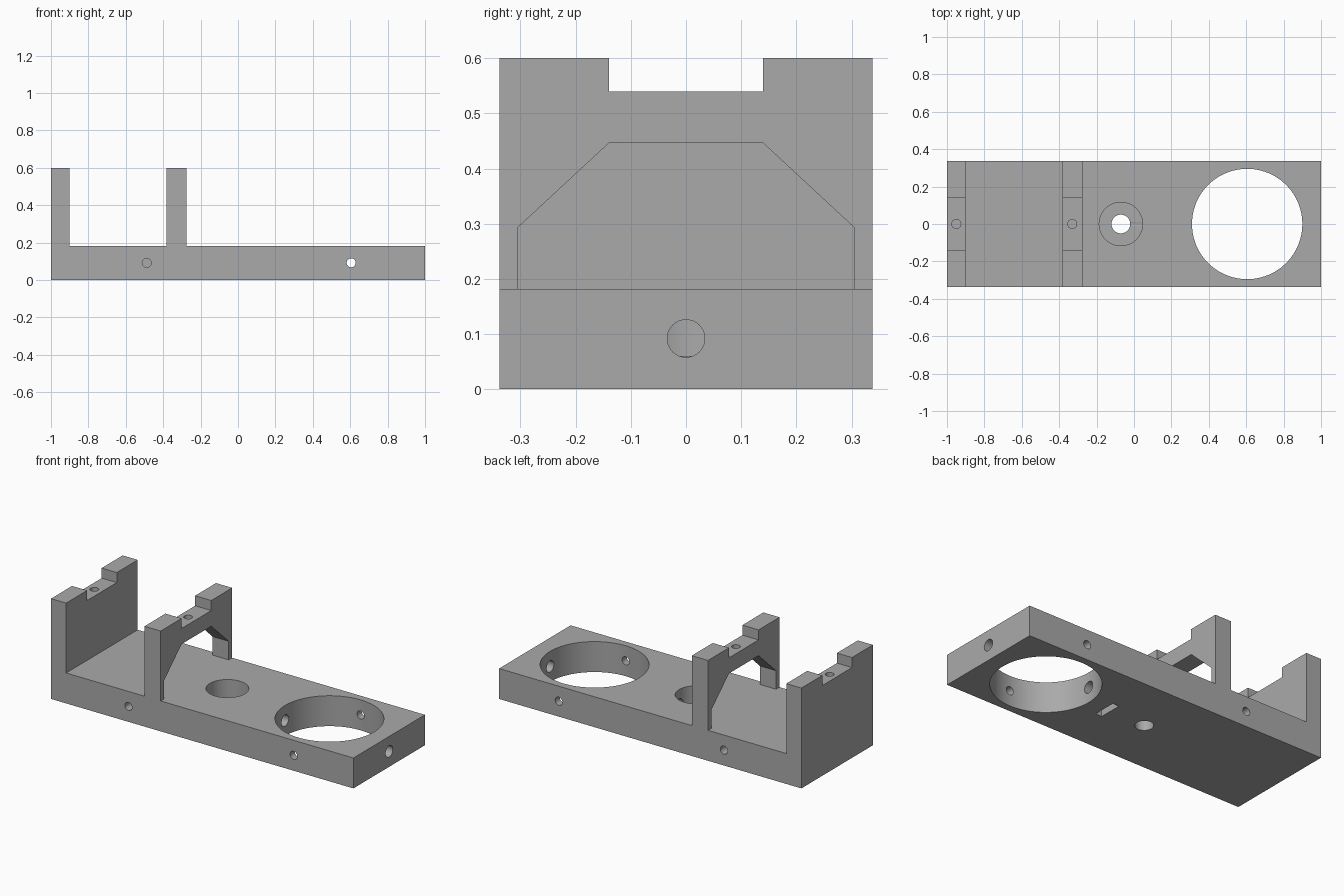
import bpy
import bmesh
import math
from mathutils import Vector

cube = bpy.data.objects.get("Cube")
if cube:
    bpy.data.objects.remove(cube, do_unlink=True)

HALF_W = 0.338      # half depth of the whole part
DECK = 0.182        # top of the base slab
TOP = 0.6           # top of the uprights
SEAT = 0.54         # floor of the notches
DRILL_Z = 0.092     # height of the horizontal holes
RING_X, RING_R = 0.605, 0.295
BORE_X = -0.07
WALL_X, ARCH_X = -0.95, -0.33

grey = bpy.data.materials.new("plain_grey")
grey.use_nodes = True
colour = (0.4, 0.4, 0.4, 1)
grey.diffuse_color = colour
grey.node_tree.nodes["Principled BSDF"].inputs["Base Color"].default_value = colour


def link(name, bm):
    bmesh.ops.recalc_face_normals(bm, faces=bm.faces)
    mesh = bpy.data.meshes.new(name)
    bm.to_mesh(mesh)
    bm.free()
    mesh.materials.append(grey)
    obj = bpy.data.objects.new(name, mesh)
    bpy.context.collection.objects.link(obj)
    return obj


def prism(name, points, travel):
    """Extrude a closed polygon of 3D points along a vector."""
    bm = bmesh.new()
    face = bm.faces.new([bm.verts.new(p) for p in points])
    ext = bmesh.ops.extrude_face_region(bm, geom=[face])
    verts = [g for g in ext["geom"] if isinstance(g, bmesh.types.BMVert)]
    bmesh.ops.translate(bm, verts=verts, vec=travel)
    return link(name, bm)


def box(name, x, y, z):
    """Box from three (low, high) ranges."""
    corners = [(x[0], y[0]), (x[1], y[0]), (x[1], y[1]), (x[0], y[1])]
    return prism(name, [(a, b, z[0]) for a, b in corners], (0, 0, z[1] - z[0]))


def rod(name, start, end, radius, sides=32):
    """Cylinder between two points."""
    start, end = Vector(start), Vector(end)
    axis = end - start
    bm = bmesh.new()
    bmesh.ops.create_cone(bm, cap_ends=True, segments=sides, radius1=radius,
                          radius2=radius, depth=axis.length)
    bm.transform(axis.to_track_quat('Z', 'Y').to_matrix().to_4x4())
    bmesh.ops.translate(bm, verts=bm.verts, vec=(start + end) / 2)
    return link(name, bm)


# Body: side outline of slab, end wall and arch upright
outline = [(-1, 0), (1, 0), (1, DECK), (-0.275, DECK), (-0.275, TOP),
           (-0.382, TOP), (-0.382, DECK), (-0.9, DECK), (-0.9, TOP), (-1, TOP)]
body = prism("bracket_body", [(x, -HALF_W, z) for x, z in outline],
             (0, 2 * HALF_W, 0))

cutters = []

# Opening under the arch
arch = [(-0.305, DECK), (0.305, DECK), (0.305, 0.293), (0.14, 0.446),
        (-0.14, 0.446), (-0.305, 0.293)]
cutters.append(prism("arch_opening", [(-0.45, y, z) for y, z in arch], (0.25, 0, 0)))

# Notch and screw hole in the top of each upright
for x in (WALL_X, ARCH_X):
    cutters.append(box("notch", (x - 0.1, x + 0.1), (-0.14, 0.14), (SEAT, 0.7)))
    cutters.append(rod("notch_hole", (x, 0, SEAT - 0.075), (x, 0, 0.65), 0.024))

# Large ring opening, counterbored hole and nut slot in the slab
cutters.append(rod("ring_opening", (RING_X, 0, -0.1), (RING_X, 0, 0.3), RING_R, 96))
cutters.append(rod("counterbore", (BORE_X, 0, 0.06), (BORE_X, 0, 0.3), 0.116, 64))
cutters.append(rod("bolt_hole", (BORE_X, 0, -0.1), (BORE_X, 0, 0.1), 0.05, 48))
cutters.append(box("nut_slot", (0.163, 0.205), (-0.07, 0.07), (-0.1, 0.15)))

# Lengthwise hole from the free end to the counterbore
cutters.append(rod("long_hole", (BORE_X, 0, DRILL_Z), (1.1, 0, DRILL_Z), 0.034))

# Cross holes: through at the ring, blind near the uprights
cutters.append(rod("ring_cross_hole", (RING_X, -0.5, DRILL_Z),
                   (RING_X, 0.5, DRILL_Z), 0.024))
for side in (-1, 1):
    cutters.append(rod("side_hole", (-0.488, side * 0.5, DRILL_Z),
                       (-0.488, side * 0.14, DRILL_Z), 0.024))

# Cut everything, then bake the result and drop the cutters
for cutter in cutters:
    cutter.hide_render = True
    mod = body.modifiers.new(cutter.name, 'BOOLEAN')
    mod.operation = 'DIFFERENCE'
    mod.solver = 'EXACT'
    mod.object = cutter

bpy.context.view_layer.update()
graph = bpy.context.evaluated_depsgraph_get()
baked = bpy.data.meshes.new_from_object(body.evaluated_get(graph))
body.modifiers.clear()
body.data = baked
for cutter in cutters:
    bpy.data.objects.remove(cutter, do_unlink=True)

# Smooth hole walls, crisp edges
for obj in bpy.context.selected_objects:
    obj.select_set(False)
body.select_set(True)
bpy.context.view_layer.objects.active = body
bpy.ops.object.shade_smooth_by_angle(angle=math.radians(30))
